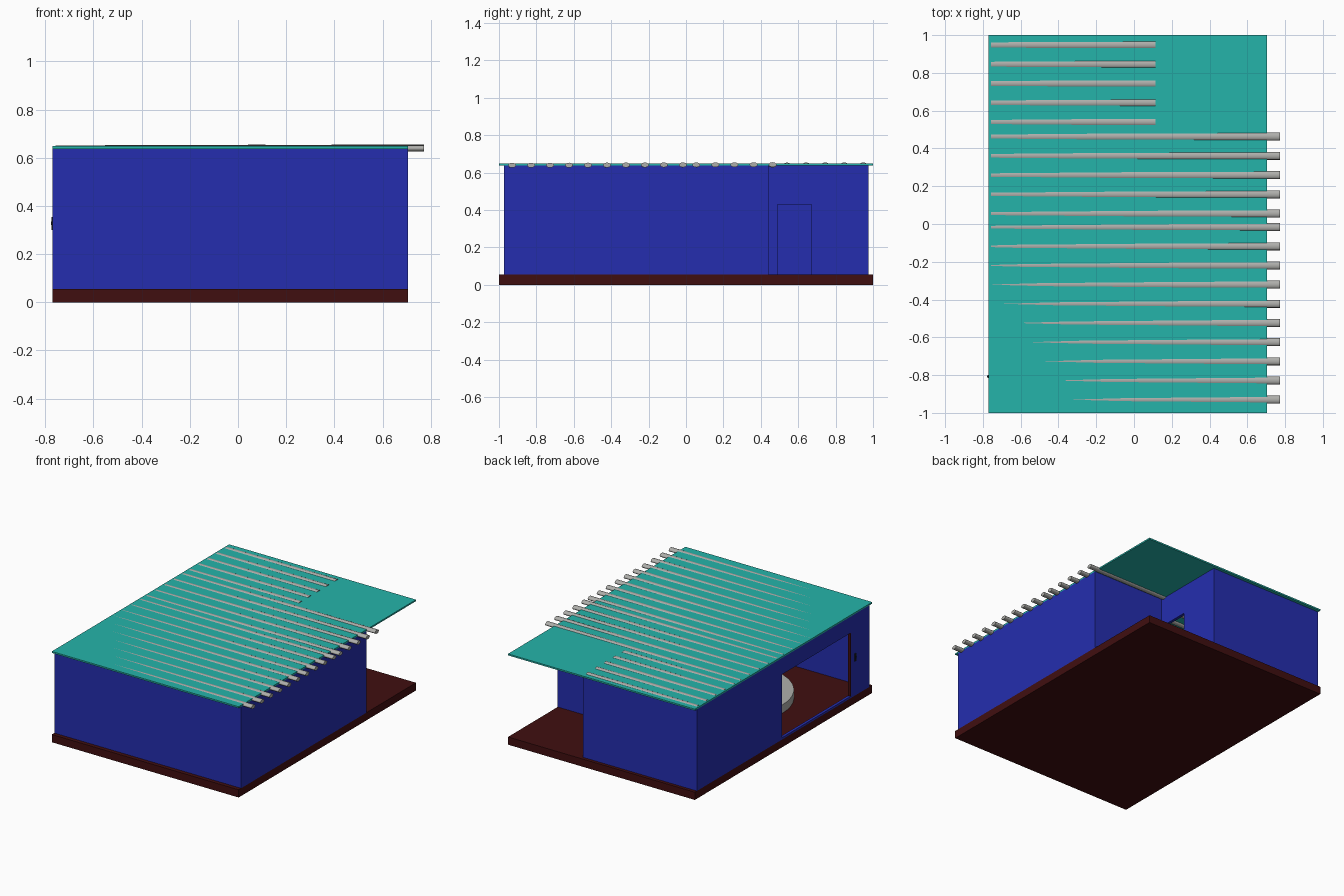
import bpy
import math
from mathutils import Vector

cube = bpy.data.objects.get("Cube")
if cube:
    bpy.data.objects.remove(cube)


def material(name, r, g, b):
    m = bpy.data.materials.new(name)
    m.use_nodes = True
    m.diffuse_color = (r, g, b, 1)
    m.node_tree.nodes["Principled BSDF"].inputs["Base Color"].default_value = (r, g, b, 1)
    return m


BLUE = material("wall_blue", 0.018, 0.027, 0.43)
TEAL = material("roof_teal", 0.018, 0.456, 0.402)
BROWN = material("floor_brown", 0.051, 0.0045, 0.005)
GREY = material("pole_grey", 0.43, 0.43, 0.41)
BLACK = material("handle_black", 0.01, 0.01, 0.012)


def box(name, x, y, z, mat):
    """Box spanning the (low, high) pairs x, y and z."""
    bpy.ops.mesh.primitive_cube_add(size=1)
    ob = bpy.context.object
    ob.name = name
    spans = (x, y, z)
    for v in ob.data.vertices:
        v.co = [lo if c < 0 else hi for c, (lo, hi) in zip(v.co, spans)]
    ob.data.materials.append(mat)
    return ob


def wall_with_opening(name, x, y, z, hole_y, hole_z):
    """Wall along y made of two piers, a lintel and, if needed, a sill."""
    box(name + "_front_pier", x, (y[0], hole_y[0]), z, BLUE)
    box(name + "_back_pier", x, (hole_y[1], y[1]), z, BLUE)
    box(name + "_lintel", x, hole_y, (hole_z[1], z[1]), BLUE)
    if hole_z[0] > z[0]:
        box(name + "_sill", x, hole_y, (z[0], hole_z[0]), BLUE)


# Main levels and plan limits
LEFT, RIGHT, PORCH = -0.77, 0.705, 0.13
FRONT, BACK, PORCH_Y = -0.972, 0.977, 0.44
T = 0.02
FLOOR, EAVE, ROOF = 0.055, 0.637, 0.648
H = (FLOOR, EAVE)

# Base slab and roof sheet
box("base_slab", (LEFT, RIGHT), (-1, 1), (0, FLOOR), BROWN)
box("roof_sheet", (LEFT, RIGHT), (-1, 1), (EAVE, ROOF), TEAL)

# Outer walls around the L-shaped plan
box("front_wall", (LEFT, RIGHT), (FRONT, FRONT + T), H, BLUE)
box("long_side_wall", (RIGHT - T, RIGHT), (FRONT + T, PORCH_Y), H, BLUE)
box("porch_wall", (PORCH - T, RIGHT - T), (PORCH_Y - T, PORCH_Y), H, BLUE)
box("back_wall", (LEFT, PORCH), (BACK - T, BACK), H, BLUE)
wall_with_opening("porch_door_wall", (PORCH - T, PORCH), (PORCH_Y, BACK - T), H,
                  (0.49, 0.67), (FLOOR, 0.43))
wall_with_opening("gate_wall", (LEFT, LEFT + T), (FRONT + T, BACK - T), H,
                  (-0.76, 0.02), (0.068, 0.52))

# Gate jamb strip and handle
box("gate_jamb", (LEFT + 0.001, LEFT + T), (-0.76, -0.755), (0.068, 0.52), BROWN)
box("gate_handle_plate", (LEFT - 0.004, LEFT), (-0.815, -0.8), (0.3, 0.355), BLACK)
box("gate_handle_knob", (LEFT - 0.007, LEFT), (-0.813, -0.802), (0.32, 0.335), BLACK)

# Low round platform inside
bpy.ops.mesh.primitive_cylinder_add(vertices=48, radius=0.4, depth=0.06,
                                    location=(-0.14, -0.32, FLOOR + 0.03))
platform = bpy.context.object
platform.name = "round_platform"
platform.data.materials.append(GREY)
bpy.ops.object.shade_smooth_by_angle(angle=math.radians(40))


def sink(x, y):
    """Depth of a pole's axis below the roof surface."""
    return 0.0095 - 0.0035 * x - 0.0025 * y


def pole(name, x0, x1, y):
    """Flattened roof pole, sinking slightly into the sheet along its run."""
    a = Vector((x0, y, ROOF - sink(x0, y)))
    b = Vector((x1, y, ROOF - sink(x1, y)))
    bpy.ops.mesh.primitive_cylinder_add(vertices=16, radius=1, depth=1)
    ob = bpy.context.object
    ob.name = name
    for v in ob.data.vertices:
        px, py, pz = v.co
        v.co = a.lerp(b, pz + 0.5) + Vector((0, py * 0.021, -px * 0.013))
    ob.data.materials.append(GREY)
    bpy.ops.object.shade_smooth_by_angle(angle=math.radians(40))


# Three groups of roof poles: front, middle, and short ones beside the porch
for i in range(10):
    pole(f"front_roof_pole_{i + 1}", -0.757, 0.773, -0.93 + i * 0.1015)
for i in range(5):
    pole(f"middle_roof_pole_{i + 1}", -0.757, 0.773, 0.055 + i * 0.102)
for i in range(5):
    pole(f"short_roof_pole_{i + 1}", -0.757, 0.115, 0.54 + i * 0.102)
